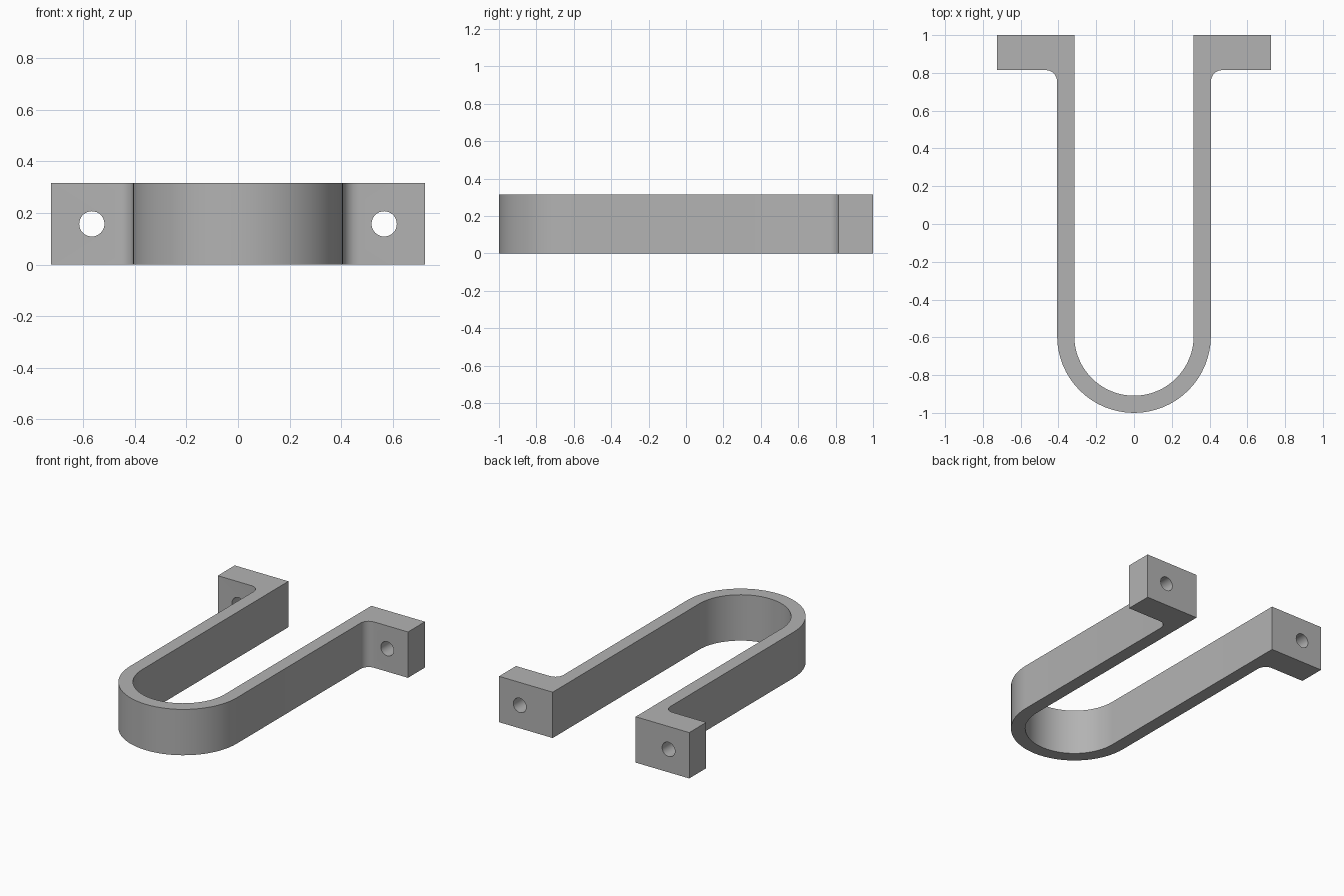
import bpy, bmesh, math

cube = bpy.data.objects.get("Cube")
if cube:
    bpy.data.objects.remove(cube, do_unlink=True)

HEIGHT = 0.316
OUTER, INNER = 0.407, 0.316      # bend radii
BEND_Y = -0.593                  # centre of the bend
TAB_X, TAB_Y = 0.725, 0.815      # tab end and tab front face
FILLET = 0.06
HOLE_X, HOLE_R = 0.567, 0.049

grey = bpy.data.materials.new("plain grey")
grey.use_nodes = True
colour = (0.45, 0.45, 0.45, 1)
grey.diffuse_color = colour
grey.node_tree.nodes["Principled BSDF"].inputs["Base Color"].default_value = colour


def arc(cx, cy, r, start, end, steps):
    angles = [math.radians(start + (end - start) * i / steps) for i in range(steps + 1)]
    return [(cx + r * math.cos(a), cy + r * math.sin(a)) for a in angles]


# Outline: outer bend, left tab, inner bend, right tab
fillet = arc(OUTER + FILLET, TAB_Y - FILLET, FILLET, 180, 90, 5)
tab = fillet + [(TAB_X, TAB_Y), (TAB_X, 1), (INNER, 1)]
outline = arc(0, BEND_Y, OUTER, 180, 360, 32) + tab
outline += arc(0, BEND_Y, INNER, 360, 180, 32)
outline += [(-x, y) for x, y in reversed(tab)]

# Bracket body extruded from the outline
bm = bmesh.new()
face = bm.faces.new([bm.verts.new((x, y, 0)) for x, y in outline])
ext = bmesh.ops.extrude_face_region(bm, geom=[face])
top = [v for v in ext["geom"] if isinstance(v, bmesh.types.BMVert)]
bmesh.ops.translate(bm, verts=top, vec=(0, 0, HEIGHT))
bmesh.ops.recalc_face_normals(bm, faces=bm.faces)
mesh = bpy.data.meshes.new("u_bracket")
bm.to_mesh(mesh)
bm.free()
bracket = bpy.data.objects.new("u_bracket", mesh)
bpy.context.collection.objects.link(bracket)
mesh.materials.append(grey)

bpy.ops.object.select_all(action="DESELECT")

# Bolt holes through both tabs
for side, name in ((1, "left_hole_cutter"), (-1, "right_hole_cutter")):
    bpy.ops.mesh.primitive_cylinder_add(
        vertices=32, radius=HOLE_R, depth=0.5,
        location=(side * HOLE_X, 0.9, HEIGHT / 2), rotation=(math.pi / 2, 0, 0))
    cutter = bpy.context.object
    cutter.name = name
    cutter.hide_render = True
    cutter.data.materials.append(grey)
    bpy.context.view_layer.objects.active = bracket
    mod = bracket.modifiers.new(name, "BOOLEAN")
    mod.operation = "DIFFERENCE"
    mod.solver = "EXACT"
    mod.object = cutter
    bpy.ops.object.modifier_apply(modifier=mod.name)
    bpy.data.objects.remove(cutter, do_unlink=True)

# Smooth bends, crisp edges
bracket.select_set(True)
bpy.context.view_layer.objects.active = bracket
bpy.ops.object.shade_smooth_by_angle(angle=math.radians(30))
